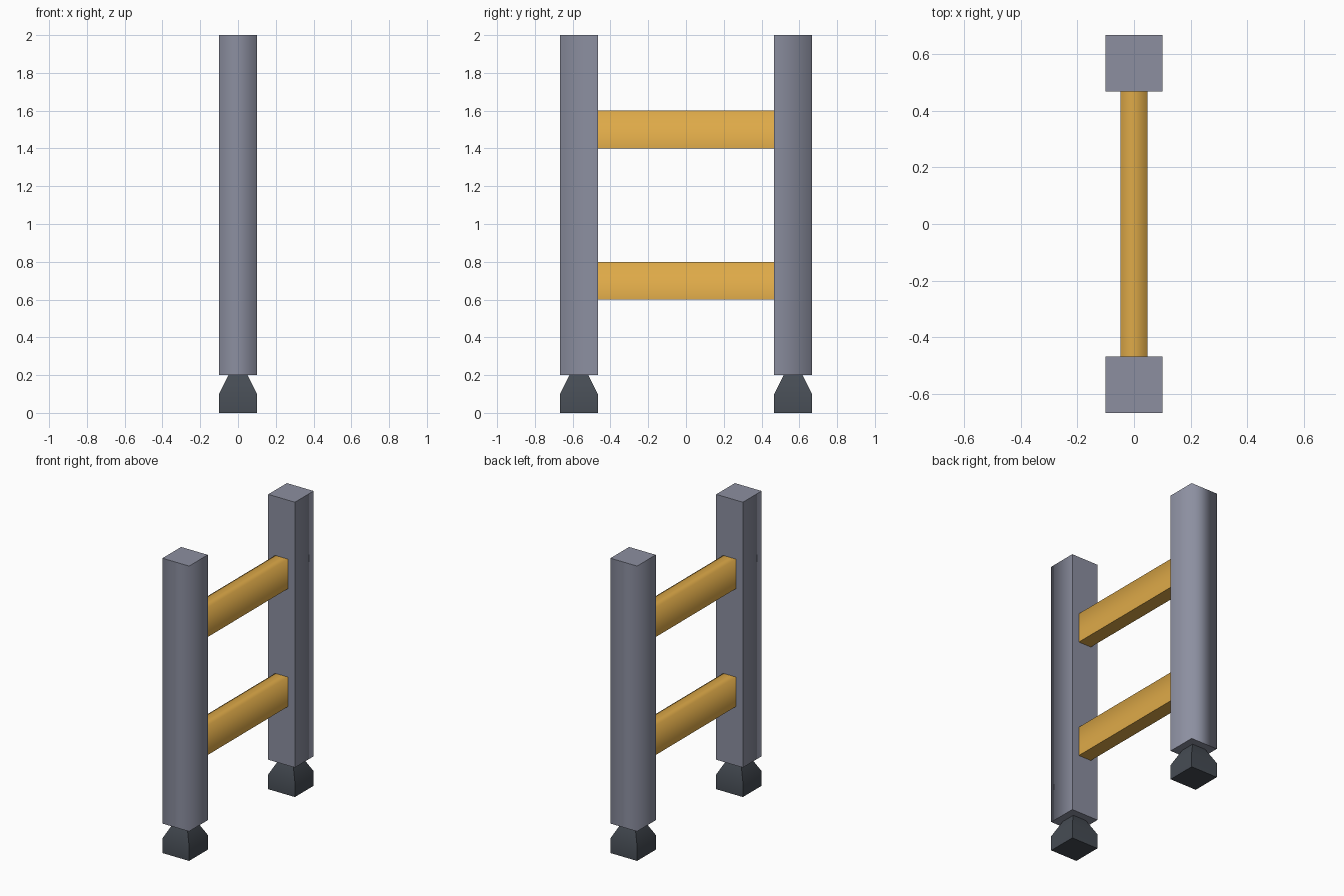
import bpy
import bmesh

default = bpy.data.objects.get("Cube")
if default:
    bpy.data.objects.remove(default, do_unlink=True)


def make_material(name, rgb):
    mat = bpy.data.materials.new(name)
    mat.use_nodes = True
    mat.diffuse_color = (*rgb, 1)
    mat.node_tree.nodes["Principled BSDF"].inputs["Base Color"].default_value = (*rgb, 1)
    return mat


GREY = make_material("post grey", (0.262, 0.275, 0.352))
GOLD = make_material("rung gold", (0.73, 0.40, 0.065))
DARK = make_material("foot charcoal", (0.061, 0.072, 0.088))


def make_block(name, sections, material, is_soft):
    """Stack rectangular sections (z, half x, y min, y max); is_soft picks rounded-shaded edges."""
    bm = bmesh.new()
    rings = [[bm.verts.new(p) for p in ((-hx, y0, z), (hx, y0, z), (hx, y1, z), (-hx, y1, z))]
             for z, hx, y0, y1 in sections]
    bm.faces.new(rings[0])
    bm.faces.new(rings[-1])
    for low, high in zip(rings, rings[1:]):
        for i in range(4):
            j = (i + 1) % 4
            bm.faces.new((low[i], low[j], high[j], high[i]))
    bmesh.ops.recalc_face_normals(bm, faces=bm.faces)
    for face in bm.faces:
        face.smooth = True
    for edge in bm.edges:
        a, b = (v.co for v in edge.verts)
        edge.smooth = is_soft((a + b) / 2, b - a)
    mesh = bpy.data.meshes.new(name)
    bm.to_mesh(mesh)
    bm.free()
    mesh.materials.append(material)
    obj = bpy.data.objects.new(name, mesh)
    bpy.context.collection.objects.link(obj)


POST_Y, HALF, NECK = 0.567, 0.1, 0.05

for side, label in ((-1, "front"), (1, "back")):
    y = side * POST_Y
    # Post: soft outer corners, crisp inner corners and ends
    make_block(label + "_post",
               [(0.2, HALF, y - HALF, y + HALF), (2, HALF, y - HALF, y + HALF)], GREY,
               lambda mid, d: abs(d.z) > 1 and abs(mid.y) > POST_Y)
    # Foot: square base tapering to a neck, soft only at the shoulder
    make_block(label + "_foot",
               [(z, h, y - h, y + h) for z, h in ((0, HALF), (0.1, HALF), (0.2, NECK))], DARK,
               lambda mid, d: abs(d.z) < 0.01 and abs(mid.z - 0.1) < 0.01)

# Rungs: soft along the top, crisp along the bottom
for label, z in (("lower", 0.6), ("upper", 1.4)):
    end = POST_Y - HALF + 0.005
    make_block(label + "_rung", [(z, 0.048, -end, end), (z + 0.2, 0.048, -end, end)], GOLD,
               lambda mid, d, top=z + 0.1: abs(d.y) > 0.5 and mid.z > top)
